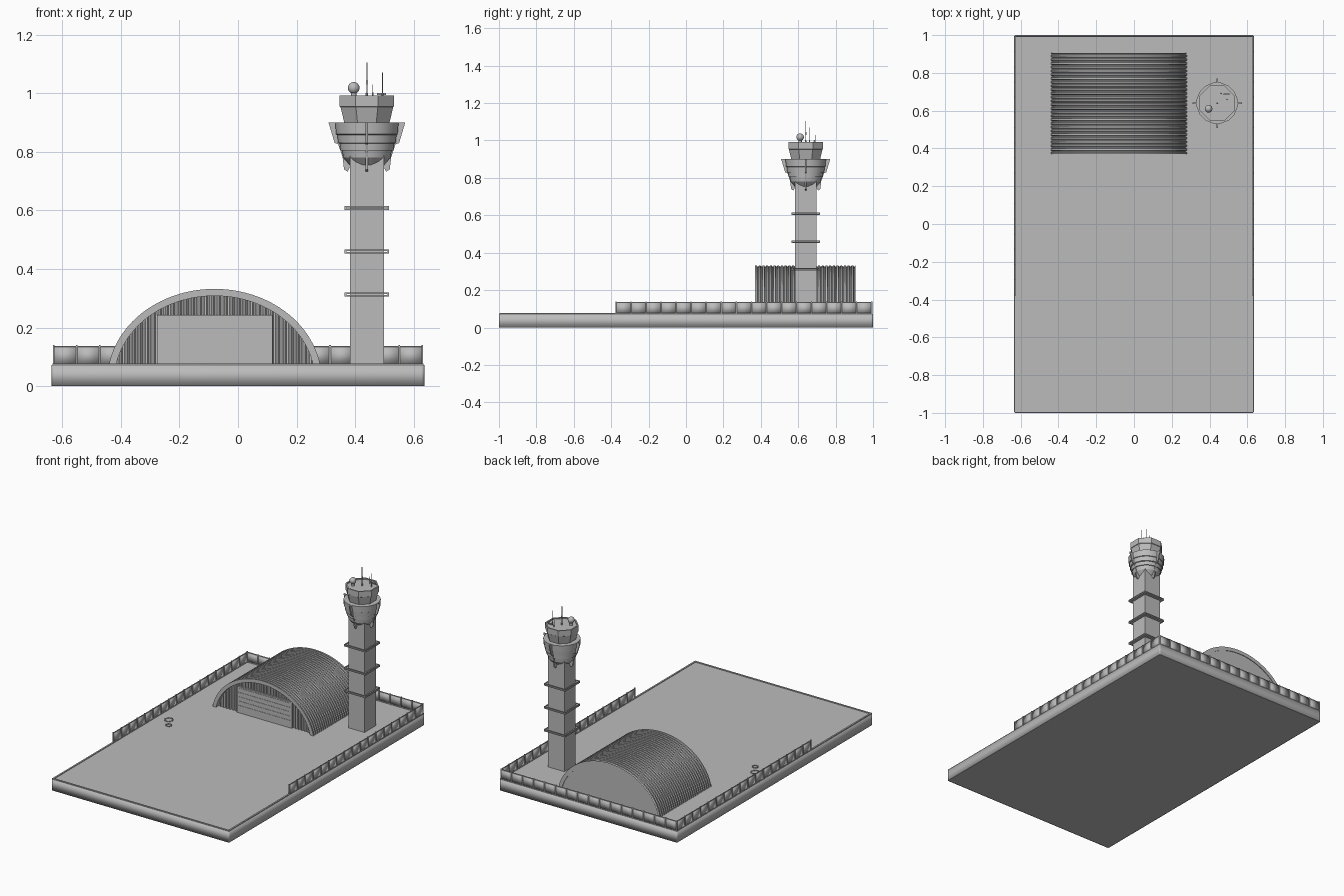
import bpy, bmesh, math
from mathutils import Matrix, Vector

if "Cube" in bpy.data.objects:
    bpy.data.objects.remove(bpy.data.objects["Cube"])

grey = bpy.data.materials.new("concrete_grey")
grey.use_nodes = True
grey.diffuse_color = (0.5, 0.5, 0.5, 1)
grey.node_tree.nodes["Principled BSDF"].inputs["Base Color"].default_value = (0.5, 0.5, 0.5, 1)

TOWER = Vector((0.44, 0.64, 0))
DECK = 0.072
HX, HY = 0.636, 1.0


def finish(name, bm, smooth=None):
    """Turn a bmesh into an object; smooth is an angle in degrees."""
    bmesh.ops.recalc_face_normals(bm, faces=bm.faces[:])
    mesh = bpy.data.meshes.new(name)
    bm.to_mesh(mesh)
    bm.free()
    mesh.materials.append(grey)
    ob = bpy.data.objects.new(name, mesh)
    bpy.context.scene.collection.objects.link(ob)
    if smooth:
        bpy.ops.object.select_all(action='DESELECT')
        ob.select_set(True)
        bpy.context.view_layer.objects.active = ob
        bpy.ops.object.shade_smooth_by_angle(angle=math.radians(smooth))
    return ob


def box(bm, x0, x1, y0, y1, z0, z1):
    m = Matrix.Translation(((x0 + x1) / 2, (y0 + y1) / 2, (z0 + z1) / 2))
    m = m @ Matrix.Diagonal((x1 - x0, y1 - y0, z1 - z0, 1))
    return bmesh.ops.create_cube(bm, size=1, matrix=m)["verts"]


def frame(bm, hx, hy, w, z0, z1, c=Vector((0, 0, 0))):
    """Rectangular ring of outer half-sizes hx, hy and width w."""
    for s in (-1, 1):
        xs = sorted((s * hx, s * (hx - w)))
        ys = sorted((s * hy, s * (hy - w)))
        box(bm, c.x + xs[0], c.x + xs[1], c.y - hy, c.y + hy, z0, z1)
        box(bm, c.x - hx + w, c.x + hx - w, c.y + ys[0], c.y + ys[1], z0, z1)


def lathe(bm, profile, n, c, phase=0.0):
    """Revolve (radius, z) points around a vertical axis, capped at both ends."""
    rings = []
    for r, z in profile:
        rings.append([bm.verts.new((c.x + r * math.cos(2 * math.pi * i / n + phase),
                                    c.y + r * math.sin(2 * math.pi * i / n + phase), z))
                      for i in range(n)])
    for a, b in zip(rings, rings[1:]):
        for i in range(n):
            bm.faces.new((a[i], a[(i + 1) % n], b[(i + 1) % n], b[i]))
    bm.faces.new(rings[0])
    bm.faces.new(rings[-1])


# Base block with rounded corners, and flat plates above and below it
bm = bmesh.new()
box(bm, -HX, HX, -HY, HY, 0.001, DECK)
upright = [e for e in bm.edges if abs(e.verts[0].co.z - e.verts[1].co.z) > 0.01]
bmesh.ops.bevel(bm, geom=upright, offset=0.01, segments=4, profile=0.5, affect='EDGES')
finish("base_block", bm, 180)
bm = bmesh.new()
box(bm, -HX + 0.003, HX - 0.003, -HY + 0.003, HY - 0.003, 0, 0.002)
finish("underside_plate", bm)
bm = bmesh.new()
box(bm, -HX + 0.003, HX - 0.003, -HY + 0.003, HY - 0.003, DECK - 0.002, DECK + 0.001)
finish("deck", bm)
bm = bmesh.new()
frame(bm, HX - 0.003, HY - 0.003, 0.01, DECK, DECK + 0.005)
finish("deck_rim", bm)

# Perimeter fence: smooth panels between posts on three sides
panels, posts, rails = bmesh.new(), bmesh.new(), bmesh.new()
fx, fy, fstart, ftop = HX - 0.007, HY - 0.007, -0.375, 0.135


def fence_run(a, b, bays):
    step = (b - a) / bays
    side = Vector((-step.y, step.x)).normalized() * 0.0015
    for i in range(bays + 1):
        p = a + step * i
        box(posts, p.x - 0.003, p.x + 0.003, p.y - 0.003, p.y + 0.003, DECK, ftop + 0.005)
        if i < bays:
            q = p + step
            xs = sorted((p.x + side.x, q.x - side.x))
            ys = sorted((p.y + side.y, q.y - side.y))
            box(panels, *xs, *ys, DECK, ftop)
    lo = (min(a.x, b.x) - 0.002, max(a.x, b.x) + 0.002)
    la = (min(a.y, b.y) - 0.002, max(a.y, b.y) + 0.002)
    box(rails, *lo, *la, ftop - 0.002, ftop + 0.002)


for s in (-1, 1):
    fence_run(Vector((s * fx, fstart)), Vector((s * fx, fy)), 17)
fence_run(Vector((-fx, fy)), Vector((fx, fy)), 16)
finish("fence_panels", panels, 180)
finish("fence_posts", posts)
finish("fence_rails", rails)

# Hangar: ribbed vault on a low ellipse
CX, CZ, A, B = -0.08, 0.02, 0.366, 0.312
Y0, Y1, RIBS, SEG = 0.37, 0.905, 27, 48
start = math.asin((DECK - CZ) / B)


def arch(k, t):
    ang = start + (math.pi - 2 * start) * t
    return CX + (A - k) * math.cos(ang), CZ + (B - k) * math.sin(ang)


bm = bmesh.new()
pitch = (Y1 - Y0) / RIBS
rows = []
for j in range(RIBS):
    for f, depth in ((0, 0), (0.45, 0), (0.6, 0.007), (0.85, 0.007)):
        rows.append((Y0 + pitch * (j + f), depth))
rows.append((Y1, 0))
grid = []
for y, depth in rows:
    pts = [arch(depth, i / SEG) for i in range(SEG + 1)]
    grid.append([bm.verts.new((x, y, z)) for x, z in pts])
for a, b in zip(grid, grid[1:]):
    for i in range(SEG):
        bm.faces.new((a[i], a[i + 1], b[i + 1], b[i]))
shell = finish("hangar_roof", bm, 30)
bm = bmesh.new()
inner = [(y, k) for y in (Y0, Y1) for k in (0.0, 0.024)]
loops = [[bm.verts.new((x, y, z)) for x, z in (arch(k, i / SEG) for i in range(SEG + 1))]
         for y, k in inner]
for a, b in ((0, 1), (1, 3), (3, 2)):
    for i in range(SEG):
        bm.faces.new((loops[a][i], loops[a][i + 1], loops[b][i + 1], loops[b][i]))
finish("hangar_lining", bm, 30)

# Hangar back wall and corrugated front wall
bm = bmesh.new()
bm.faces.new([bm.verts.new((x, Y1 - 0.004, z)) for x, z in (arch(0.01, i / SEG) for i in range(SEG + 1))])
finish("hangar_back_wall", bm)
bm = bmesh.new()
prev, folds, half = None, 120, A - 0.03
for i in range(folds + 1):
    dx = -half + 2 * half * i / folds
    top = CZ + (B - 0.02) * math.sqrt(max(0, 1 - (dx / (A - 0.02)) ** 2))
    y = Y0 + (0.022 if i // 2 % 2 else 0.03)
    pair = [bm.verts.new((CX + dx, y, z)) for z in (DECK, max(top, DECK + 0.002))]
    if prev:
        bm.faces.new((prev[0], pair[0], pair[1], prev[1]))
    prev = pair
finish("hangar_front_wall", bm)

# Sliding door with shallow horizontal slats
bm = bmesh.new()
box(bm, CX - 0.197, CX + 0.197, Y0 + 0.014, Y0 + 0.024, DECK, 0.243)
for i in range(5):
    z = 0.1 + i * 0.028
    box(bm, CX - 0.185, CX + 0.185, Y0 + 0.012, Y0 + 0.015, z, z + 0.022)
finish("hangar_door", bm)

# Tower shaft with three square ledges
bm = bmesh.new()
w = 0.058
box(bm, TOWER.x - w, TOWER.x + w, TOWER.y - w, TOWER.y + w, DECK, 0.8)
finish("tower_shaft", bm)
bm = bmesh.new()
for z in (0.31, 0.457, 0.606):
    frame(bm, 0.076, 0.076, 0.02, z - 0.004, z + 0.001, TOWER)
    frame(bm, 0.076, 0.076, 0.004, z + 0.004, z + 0.009, TOWER)
    for sx in (-1, 1):
        for sy in (-1, 1):
            x, y = TOWER.x + sx * 0.073, TOWER.y + sy * 0.073
            box(bm, x - 0.003, x + 0.003, y - 0.003, y + 0.003, z - 0.004, z + 0.009)
finish("tower_ledges", bm)

# Flared gallery under the cab, with stepped bands
bm = bmesh.new()
lathe(bm, [(0.06, 0.755), (0.082, 0.78), (0.086, 0.805), (0.092, 0.805), (0.094, 0.828),
           (0.1, 0.83), (0.103, 0.858), (0.107, 0.86), (0.11, 0.9)], 16, TOWER, math.pi / 16)
finish("tower_gallery", bm, 25)

# Four tapering fins around the gallery
bm = bmesh.new()
for k in range(4):
    turn = Matrix.Translation(TOWER) @ Matrix.Rotation(k * math.pi / 2, 4, 'Z')
    outline = [(0.05, 0.9), (0.131, 0.9), (0.11, 0.83), (0.098, 0.826), (0.083, 0.782),
               (0.078, 0.74), (0.066, 0.732), (0.05, 0.76)]
    sides = [[bm.verts.new(turn @ Vector((r, t, z))) for r, z in outline] for t in (-0.004, 0.004)]
    bm.faces.new(sides[0])
    bm.faces.new(sides[1])
    for i in range(len(outline)):
        j = (i + 1) % len(outline)
        bm.faces.new((sides[0][i], sides[0][j], sides[1][j], sides[1][i]))
finish("gallery_fins", bm)

# Octagonal control cab with a recessed roof
bm = bmesh.new()
k = 1 / math.cos(math.pi / 8)
lathe(bm, [(0.076 * k, 0.895), (0.09 * k, 0.953), (0.093 * k, 0.955), (0.093 * k, 0.992),
           (0.085 * k, 0.992), (0.085 * k, 0.985)], 8, TOWER, math.pi / 8)
finish("control_cab", bm)

# Roof equipment: radome, masts and small boxes
bm = bmesh.new()
bmesh.ops.create_uvsphere(bm, u_segments=20, v_segments=12, radius=0.02,
                          matrix=Matrix.Translation((0.395, 0.61, 1.018)))
lathe(bm, [(0.009, 0.984), (0.009, 1.005)], 12, Vector((0.395, 0.61, 0)))
finish("radome", bm, 40)
bm = bmesh.new()
for x, y, r, z in ((0.44, 0.64, 0.002, 1.105), (0.493, 0.66, 0.0015, 1.07), (0.46, 0.69, 0.0015, 1.03)):
    lathe(bm, [(r * 2, 0.984), (r * 2, 1.0), (r, 1.002), (r, z)], 8, Vector((x, y, 0)))
box(bm, 0.474, 0.506, 0.682, 0.69, 0.994, 1.0)
box(bm, 0.437, 0.443, 0.636, 0.644, 1.03, 1.045)
finish("roof_masts", bm)

# Two broken rings marked on the deck
bm = bmesh.new()
for x, y, r in ((-0.54, 0.065, 0.024), (-0.498, 0.003, 0.017)):
    for i in range(8):
        turn = Matrix.Translation((x, y, DECK + 0.003)) @ Matrix.Rotation(i * math.pi / 4, 4, 'Z')
        bmesh.ops.create_cube(bm, size=1, matrix=turn @ Matrix.Translation((r, 0, 0))
                              @ Matrix.Diagonal((0.004, r * 0.5, 0.006, 1)))
finish("deck_ring_markers", bm)
